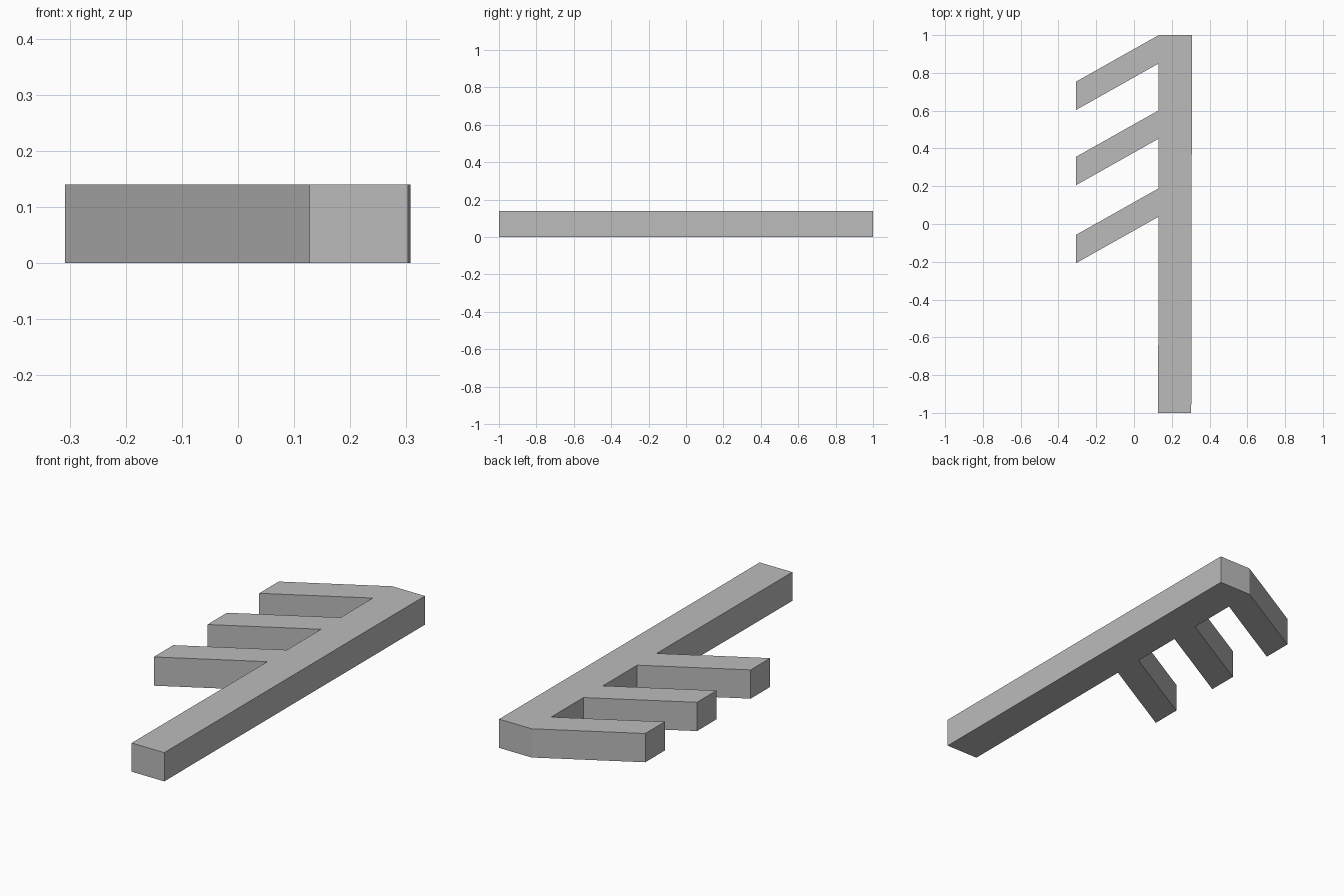
import bpy
import bmesh

HEIGHT = 0.14

old = bpy.data.objects.get("Cube")
if old:
    bpy.data.objects.remove(old, do_unlink=True)

grey = bpy.data.materials.new("plain_grey")
grey.use_nodes = True
colour = (0.5, 0.5, 0.5, 1)
grey.diffuse_color = colour
grey.node_tree.nodes["Principled BSDF"].inputs["Base Color"].default_value = colour


def extrude_outline(name, outline):
    """Flat outline raised from the ground into a solid plate."""
    bm = bmesh.new()
    base = bm.faces.new([bm.verts.new((x, y, 0)) for x, y in outline])
    top = bmesh.ops.extrude_face_region(bm, geom=[base], use_keep_orig=True)["geom"]
    bmesh.ops.translate(bm, vec=(0, 0, HEIGHT),
                        verts=[v for v in top if isinstance(v, bmesh.types.BMVert)])
    bmesh.ops.recalc_face_normals(bm, faces=bm.faces)
    mesh = bpy.data.meshes.new(name)
    bm.to_mesh(mesh)
    bm.free()
    mesh.materials.append(grey)
    obj = bpy.data.objects.new(name, mesh)
    bpy.context.collection.objects.link(obj)
    return obj


# Long, very slightly leaning spine, with three slanted teeth on its right side
TIP_X, ROOT_X = -0.308, 0.131
RISE, WIDTH = 0.247, 0.15
outline = [(0.127, -1), (0.303, -1), (0.307, 1)]
for tip_y in (0.603, 0.205, -0.208):
    outline += [(ROOT_X, tip_y + RISE + WIDTH), (TIP_X, tip_y + WIDTH),
                (TIP_X, tip_y), (ROOT_X, tip_y + RISE)]

extrude_outline("toothed_bar", outline)
